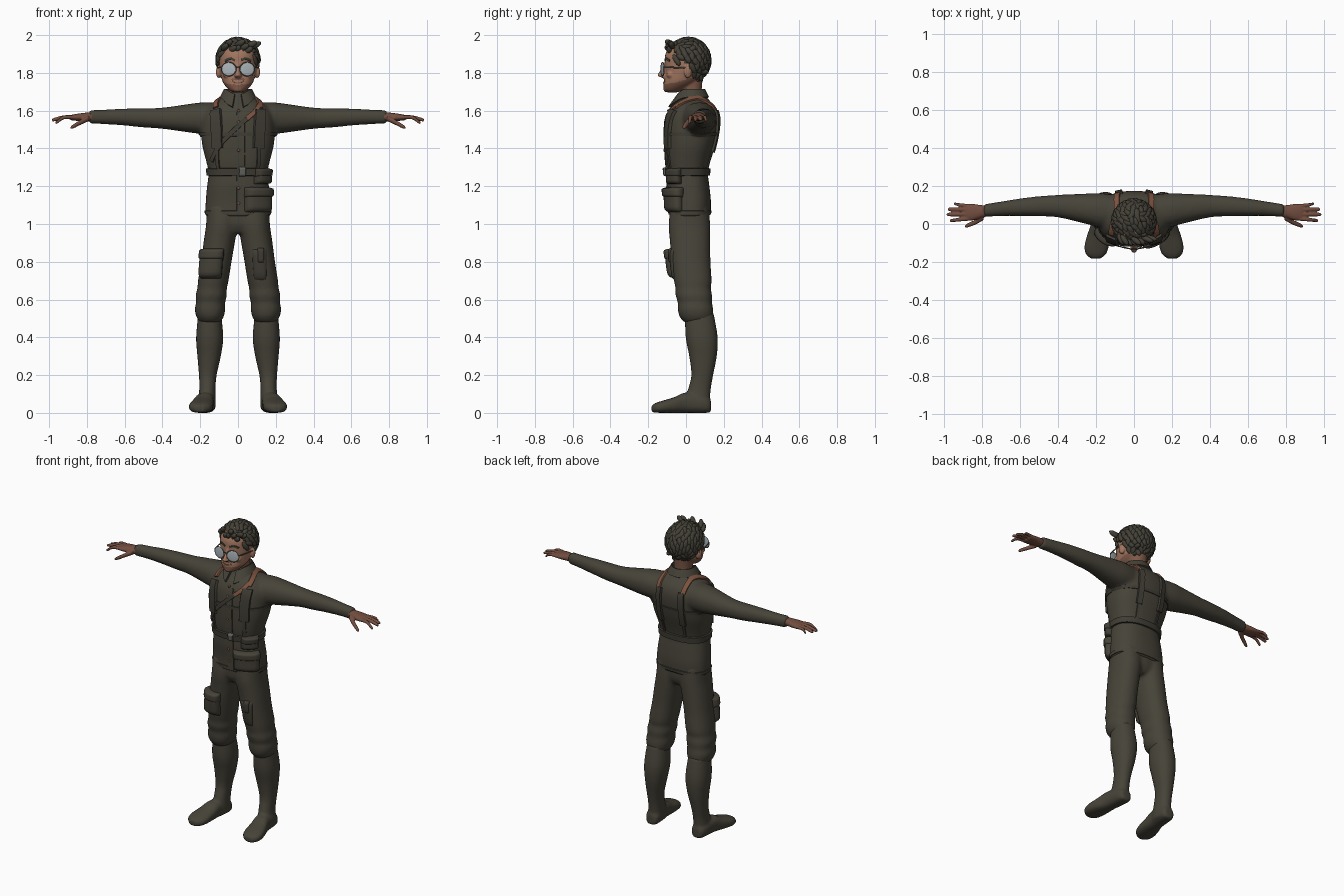
import bpy, bmesh, math, random
from mathutils import Vector, Matrix
from mathutils.bvhtree import BVHTree

random.seed(4)
if "Cube" in bpy.data.objects:
    bpy.data.objects.remove(bpy.data.objects["Cube"])

def material(name, r, g, b):
    m = bpy.data.materials.new(name)
    m.use_nodes = True
    m.diffuse_color = (r, g, b, 1)
    m.node_tree.nodes["Principled BSDF"].inputs["Base Color"].default_value = (r, g, b, 1)
    return m

cloth = material("olive cloth", .062, .056, .040)
gear = material("dark olive gear", .050, .046, .034)
hair_mat = material("dark hair", .055, .051, .037)
skin = material("face skin", .36, .18, .115)
stubble = material("stubble skin", .21, .10, .065)
hand_mat = material("hand skin", .17, .075, .05)
leather = material("brown leather", .20, .085, .05)
glass = material("silver glass", .42, .47, .50)
metal = material("dark metal", .12, .12, .11)

def finish(bm, name, mat, voxel=0, smooth=3):
    """Turn a bmesh into an object, optionally fused into one skin."""
    bmesh.ops.recalc_face_normals(bm, faces=bm.faces)
    me = bpy.data.meshes.new(name)
    bm.to_mesh(me)
    bm.free()
    ob = bpy.data.objects.new(name, me)
    bpy.context.collection.objects.link(ob)
    if voxel:
        ob.modifiers.new("fuse", 'REMESH').voxel_size = voxel
        sm = ob.modifiers.new("relax", 'SMOOTH')
        sm.iterations, sm.factor = smooth, .5
        bpy.context.view_layer.update()
        me = bpy.data.meshes.new_from_object(ob.evaluated_get(bpy.context.evaluated_depsgraph_get()))
        ob.modifiers.clear()
        ob.data = me
    me.materials.clear()
    me.materials.append(mat)
    for p in me.polygons:
        p.use_smooth = True
        p.material_index = 0
    me.set_sharp_from_angle(angle=math.radians(50))
    return ob

def spline(pts, steps):
    """Catmull-Rom through tuples of any length."""
    out, n = [], len(pts)
    for i in range(n - 1):
        a, b, c, d = pts[max(i-1, 0)], pts[i], pts[i+1], pts[min(i+2, n-1)]
        for k in range(steps):
            t = k / steps
            out.append([.5*(2*q + (r-p)*t + (2*p-5*q+4*r-s)*t*t + (3*q-p-3*r+s)*t**3)
                        for p, q, r, s in zip(a, b, c, d)])
    return out + [list(pts[-1])]

def skin_rings(bm, rings, closed=False):
    vs = [[bm.verts.new(p) for p in r] for r in rings]
    n = len(vs[0])
    for i in range(len(vs) - (0 if closed else 1)):
        a, b = vs[i], vs[(i+1) % len(vs)]
        for j in range(n):
            bm.faces.new((a[j], a[(j+1) % n], b[(j+1) % n], b[j]))
    if not closed:
        bm.faces.new(vs[0])
        bm.faces.new(vs[-1])

def loft(bm, axis, secs, s=1, p=2.2, n=24, steps=4):
    """Sections (position, centre1, centre2, radius1, radius2) along an axis."""
    rings = []
    for t, c1, c2, r1, r2 in spline(secs, steps):
        ring = []
        for j in range(n):
            a = 2*math.pi*j/n
            ca, sa = math.cos(a), math.sin(a)
            u = c1 + r1*math.copysign(abs(ca)**(2/p), ca)
            v = c2 + r2*math.copysign(abs(sa)**(2/p), sa)
            x, y, z = {'X': (t, u, v), 'Y': (u, t, v), 'Z': (u, v, t)}[axis]
            ring.append((x*s, y, z))
        rings.append(ring)
    skin_rings(bm, rings)

def blob(bm, loc, scale, rot=None, seg=16):
    m = Matrix.Translation(loc) @ (rot or Matrix()) @ Matrix.Diagonal((*scale, 1))
    return bmesh.ops.create_uvsphere(bm, u_segments=seg, v_segments=seg//2 + 2, radius=1, matrix=m)["verts"]

def surface(*obs):
    bm = bmesh.new()
    for o in obs:
        bm.from_mesh(o.data)
    return BVHTree.FromBMesh(bm)

def strap(name, target, pts, width, thick, mat, closed=False, steps=10):
    """Flat band laid over the nearest surface."""
    hits = [target.find_nearest(Vector(q))[:2] for q in spline(pts, steps)]
    if closed:
        hits.pop()
    rings, n = [], len(hits)
    for i, (q, nor) in enumerate(hits):
        nxt = hits[(i+1) % n if closed else min(i+1, n-1)][0]
        prv = hits[(i-1) % n if closed else max(i-1, 0)][0]
        w = nor.cross(nxt - prv).normalized() * width/2
        rings.append([q - w - nor*.005, q + w - nor*.005, q + w*.88 + nor*thick, q - w*.88 + nor*thick])
    bm = bmesh.new()
    skin_rings(bm, rings, closed)
    return finish(bm, name, mat)

def pocket(name, target, axis, a0, a1, z0, z1, thick, mat, power=8, n=12):
    """Puffy plate wrapped around a vertical axis, angles in degrees from the front."""
    bm, grid = bmesh.new(), []
    for i in range(n+1):
        row = []
        for j in range(n+1):
            u, v = [math.sin(math.pi/2*(2*k/n - 1)) for k in (i, j)]
            a, z = math.radians((a0+a1)/2 + u*(a1-a0)/2), (z0+z1)/2 + v*(z1-z0)/2
            d = Vector((math.sin(a), -math.cos(a), 0))
            hit = target.ray_cast(Vector((*axis, z)) + d*.5, -d)[0]
            h = (thick + .005)*(1-abs(u)**power)*(1-abs(v)**power) - .005
            row.append(bm.verts.new((hit or Vector((*axis, z)) + d*.1) + d*h))
        grid.append(row)
    for i in range(n):
        for j in range(n):
            bm.faces.new((grid[i][j], grid[i+1][j], grid[i+1][j+1], grid[i][j+1]))
    return finish(bm, name, mat)

# Jacket: torso and sleeves fused together
bm = bmesh.new()
loft(bm, 'Z', [(1.04, 0, .02, .174, .11), (1.12, 0, .02, .171, .112), (1.2, 0, .012, .164, .112),
               (1.27, 0, .008, .156, .108), (1.33, 0, .01, .168, .118), (1.42, 0, .022, .19, .134),
               (1.5, 0, .03, .195, .141), (1.57, 0, .035, .188, .138), (1.62, 0, .038, .158, .118),
               (1.65, 0, .036, .115, .092), (1.68, 0, .032, .075, .07), (1.70, 0, .03, .064, .06)], p=2.4, n=40)
for s in (1, -1):
    loft(bm, 'X', [(.06, .06, 1.555, .09, .085), (.18, .072, 1.56, .09, .084), (.25, .08, 1.56, .08, .077),
                   (.4, .094, 1.56, .059, .056), (.5, .093, 1.562, .053, .051), (.6, .088, 1.566, .046, .045),
                   (.7, .08, 1.567, .038, .039), (.79, .07, 1.567, .034, .036)], s)
jacket = finish(bm, "jacket", cloth, .011, 5)

# Trousers bloused over the boots
bm = bmesh.new()
loft(bm, 'Z', [(.95, 0, .02, .1, .075), (1.0, 0, .02, .155, .1), (1.1, 0, .02, .155, .1)])
for s in (1, -1):
    loft(bm, 'Z', [(1.1, .08, .02, .085, .1), (1.0, .085, .018, .084, .11), (.9, .1, .022, .083, .107),
                   (.8, .115, .026, .081, .104), (.7, .131, .036, .081, .1), (.66, .137, .038, .078, .094),
                   (.62, .142, .042, .083, .097), (.585, .145, .047, .077, .091), (.55, .148, .05, .081, .094),
                   (.51, .148, .054, .073, .089), (.48, .148, .06, .055, .07)], s)
trousers = finish(bm, "trousers", cloth, .011, 4)

# Tall boots with turned-out feet
bm = bmesh.new()
for s in (1, -1):
    loft(bm, 'Z', [(.53, .15, .07, .06, .076), (.4, .15, .083, .072, .085), (.3, .153, .09, .062, .073),
                   (.2, .16, .086, .047, .058), (.13, .162, .072, .043, .06), (.06, .165, .06, .047, .066),
                   (.02, .165, .06, .047, .066)], s)
    loft(bm, 'Y', [(.132, .166, .035, .03, .034), (.1, .167, .045, .047, .045), (.0, .177, .054, .05, .054),
                   (-.06, .188, .042, .059, .042), (-.12, .197, .033, .064, .033), (-.16, .2, .027, .052, .026),
                   (-.182, .201, .022, .024, .018)], s, p=2.5)
finish(bm, "boots", cloth, .009, 3)

# Hands with fingers: tip x, tip y, tip z, root y, radius
bm = bmesh.new()
for s in (1, -1):
    loft(bm, 'X', [(.76, .068, 1.567, .026, .024), (.8, .066, 1.567, .033, .023), (.85, .062, 1.565, .044, .019),
                   (.885, .063, 1.563, .043, .014)], s)
    for tx, ty, tz, ry, r in [(.968, .018, 1.538, .028, .0105), (.985, .05, 1.552, .052, .011),
                              (.978, .078, 1.553, .075, .0105), (.948, .106, 1.55, .096, .009)]:
        loft(bm, 'X', [(.86, ry, 1.564, r, r), (.92, (ry+ty)/2, 1.565, r, r), (tx - .008, ty, tz, r*.85, r*.85),
                       (tx, ty, tz, r*.3, r*.3)], s, n=12)
    loft(bm, 'X', [(.79, .04, 1.56, .02, .016), (.83, .012, 1.54, .014, .014), (.875, -.008, 1.515, .011, .011),
                   (.888, -.012, 1.509, .004, .004)], s, n=12)
finish(bm, "hands", hand_mat, .0045, 3)

# Head: skull, neck, nose, ears and lips fused together
bm = bmesh.new()
loft(bm, 'Z', [(1.697, 0, -.072, .025, .025), (1.712, 0, -.062, .05, .054), (1.75, 0, -.03, .08, .088),
               (1.8, 0, -.008, .094, .102), (1.85, 0, 0, .1, .112), (1.9, 0, .004, .099, .113),
               (1.94, 0, .008, .085, .095), (1.97, 0, .01, .05, .06)], p=2.15, n=32)
loft(bm, 'Z', [(1.63, 0, .035, .06, .055), (1.7, 0, .028, .054, .055), (1.78, 0, .02, .06, .07)])
loft(bm, 'Z', [(1.773, 0, -.11, .012, .012), (1.784, 0, -.124, .021, .026), (1.8, 0, -.118, .014, .028),
               (1.83, 0, -.106, .011, .018), (1.86, 0, -.1, .012, .012)], n=16)
blob(bm, (0, -.1, 1.713), (.03, .02, .016))
for s in (1, -1):
    blob(bm, (s*.102, .01, 1.805), (.014, .022, .034), Matrix.Rotation(s*.35, 4, 'Z'))
    blob(bm, (s*.05, -.082, 1.79), (.03, .022, .02))
head = finish(bm, "head", skin, .0055, 3)
head.data.materials.append(stubble)
for f in head.data.polygons:
    c = f.center
    jaw = 1.738 + .25*max(0, abs(c.x) - .035) + max(0, c.y + .05)*.3
    f.material_index = int(c.z < jaw or 1.762 < c.z < 1.771 and abs(c.x) < .035 and c.y < -.09)
face = surface(head)
strap("smiling_mouth", face, [(-.036, -.13, 1.757), (0, -.14, 1.748), (.036, -.13, 1.757)], .008, .003, stubble)
for s, side in ((1, "left"), (-1, "right")):
    strap(side + "_eyebrow", face, [(s*.018, -.13, 1.866), (s*.05, -.12, 1.876), (s*.08, -.1, 1.864)], .013, .004, hair_mat)

# Glasses: rounded lenses, rims, bridge and temples
bm = bmesh.new()
rims = bmesh.new()
for s in (1, -1):
    turn = Matrix.Rotation(s*.22, 4, 'Z')
    spot = Vector((s*.049, -.124, 1.82))
    blob(bm, spot, (.039, .004, .036), turn, 24)
    ring = [[spot + turn @ Vector(((.039 + r*math.cos(b))*math.cos(a), r*math.sin(b), (.036 + r*math.cos(b))*math.sin(a)))
             for b in (0, 1.57, 3.14, 4.71)] for r in (.003,) for a in [k*math.pi/14 for k in range(28)]]
    skin_rings(rims, ring, True)
    loft(rims, 'Y', [(-.115, s*.088, 1.83, .003, .004), (-.05, s*.103, 1.828, .003, .004), (.02, s*.108, 1.825, .003, .004)], n=8)
loft(rims, 'X', [(-.014, -.131, 1.832, .003, .003), (.014, -.131, 1.832, .003, .003)], n=8)
finish(bm, "glasses_lenses", glass)
finish(rims, "glasses_frame", metal)

# Hair: scalp cap trimmed to the hairline plus swept locks
def hairline(y):
    return 1.915 if y < -.06 else 1.86 if y < -.015 else 1.845 if y < .03 else 1.755
bm = bmesh.new()
core = Vector((0, .012, 1.868))
cap = blob(bm, core, (.109, .112, .112), None, 32)
bmesh.ops.delete(bm, geom=[v for v in cap if v.co.z < hairline(v.co.y)], context='VERTS')
for i in range(190):
    h, a = 1 - 2*(i + .5)/190, i*2.39996
    d = Vector((math.cos(a)*math.sqrt(1-h*h), math.sin(a)*math.sqrt(1-h*h), h))
    q = core + Vector((d.x*.108, d.y*.111, d.z*.111))
    if q.z < hairline(q.y) + .008:
        continue
    flow = Vector((.6, -.8, .2)) if d.z > .5 and d.y < .3 else Vector((d.x*.4, .5, -1))
    flow += Vector([random.uniform(-.5, .5) for _ in range(3)])
    t = (flow - d*flow.dot(d)*.9).normalized()
    side = d.cross(t).normalized()
    rot = Matrix((t, side, t.cross(side))).transposed().to_4x4()
    blob(bm, q, (random.uniform(.026, .038), .016, .013), rot, 10)
for i in range(9):
    x = -.07 + i*.02
    blob(bm, (x, -.088 + 1.6*x*x, 1.937 + .02*math.sin(i*1.9)), (.015, .036, .017),
         Matrix.Rotation(.5 + .1*i, 4, 'Z') @ Matrix.Rotation(-.4, 4, 'X'), 12)
finish(bm, "hair", hair_mat)

# Shirt collar with pointed front tips
bm = bmesh.new()
rows = []
for i in range(25):
    a = math.radians(14 + i*332/24)
    f = max(0, math.cos(a))**3
    d = Vector((math.sin(a), -math.cos(a), 0))
    base = Vector((0, .026, 0))
    rows.append([bm.verts.new(base + d*r + Vector((0, 0, z))) for r, z in
                 ((.064, 1.665 - .02*f), (.068, 1.715 - .03*f), (.074, 1.716 - .03*f), (.096 + .03*f, 1.672 - .055*f), (.084 + .03*f, 1.665 - .055*f))])
for a, b in zip(rows, rows[1:]):
    for j in range(5):
        bm.faces.new((a[j], a[(j+1) % 5], b[(j+1) % 5], b[j]))
for r in (rows[0], rows[-1]):
    bm.faces.new(r)
finish(bm, "collar", cloth)

# Belts and bands
body = surface(jacket)
def loop(rx, ry, z, cy=.01, dip=0):
    return [(rx*math.sin(k*math.pi/6), cy - ry*math.cos(k*math.pi/6), z - dip*math.cos(k*math.pi/6)) for k in range(13)]
strap("waist_belt", body, loop(.165, .12, 1.275), .042, .012, gear, True)
strap("chest_band", body, loop(.2, .15, 1.475, .03), .022, .005, gear, True)
strap("jacket_hem", body, loop(.18, .12, 1.06, .02), .022, .004, cloth, True)
strap("front_placket", body, [(.015, -.12, z) for z in (1.05, 1.25, 1.45, 1.6)], .045, .004, cloth)
strap("diagonal_strap", body, [(.06, -.1, 1.57), (-.02, -.14, 1.5), (-.1, -.12, 1.42), (-.15, -.08, 1.33)], .026, .008, gear)
strap("diagonal_strap_top", body, [(.13, -.03, 1.66), (.1, -.09, 1.61), (.05, -.12, 1.56)], .026, .009, leather)
for s, side in ((1, "left"), (-1, "right")):
    strap(side + "_shoulder_strap", body, [(s*.12, -.06, 1.62), (s*.12, .0, 1.67), (s*.11, .06, 1.69), (s*.1, .12, 1.67), (s*.09, .17, 1.6)], .032, .009, leather)
    strap(side + "_chest_pad", body, [(s*.125, -.08, 1.61), (s*.125, -.12, 1.52), (s*.12, -.12, 1.4)], .066, .013, gear)
    strap(side + "_side_strap", body, [(s*.12, -.12, 1.41), (s*.125, -.12, 1.28)], .022, .007, gear)
    strap(side + "_back_pad", body, [(s*.085, .19, 1.61), (s*.085, .19, 1.5), (s*.085, .17, 1.37)], .04, .012, gear)
    strap(side + "_back_strap", body, [(s*.085, .17, 1.38), (s*.08, .14, 1.28)], .018, .006, gear)

# Buttons and buckle
bm = bmesh.new()
for z in (1.6, 1.54, 1.39, 1.19, 1.11):
    q = body.ray_cast(Vector((.003, -1, z)), Vector((0, 1, 0)))[0]
    blob(bm, q + Vector((0, -.004, 0)), (.008, .005, .008), None, 10)
finish(bm, "buttons", leather)
mid = (0, .01)
pocket("belt_buckle", body, mid, 2, 20, 1.25, 1.303, .022, metal)

# Jacket pouches, with flaps
pocket("belt_pouch", body, mid, 40, 78, 1.21, 1.29, .035, gear)
pocket("belt_pouch_flap", body, mid, 39, 79, 1.25, 1.295, .04, gear)
pocket("hip_pocket", body, mid, 18, 80, 1.06, 1.185, .034, cloth)
pocket("hip_pocket_flap", body, mid, 16, 82, 1.14, 1.195, .041, cloth)

# Trouser pockets
legs = surface(trousers)
pocket("thigh_pocket", legs, (-.12, .03), -58, 22, .71, .86, .032, cloth)
pocket("thigh_pocket_flap", legs, (-.12, .03), -60, 24, .81, .87, .038, cloth)
pocket("tool_pocket", legs, (.115, .03), -22, 22, .7, .87, .01, gear)
pocket("tool_pocket_slot", legs, (.115, .03), -6, 12, .79, .875, .016, gear)
